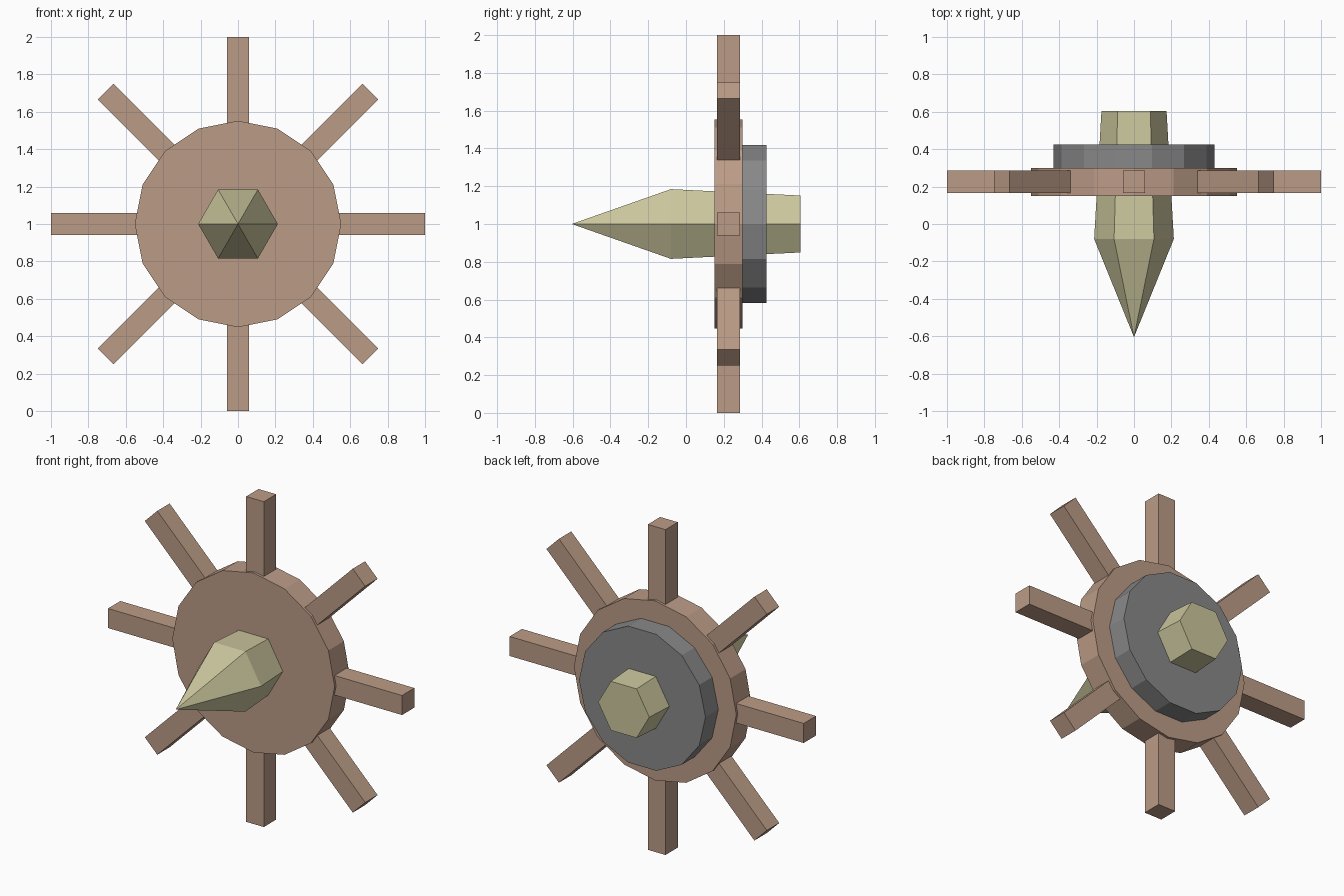
import bpy, bmesh, math
from mathutils import Matrix

if "Cube" in bpy.data.objects:
    bpy.data.objects.remove(bpy.data.objects["Cube"])


def material(name, rgb):
    m = bpy.data.materials.new(name)
    m.diffuse_color = (*rgb, 1)
    m.use_nodes = True
    m.node_tree.nodes["Principled BSDF"].inputs["Base Color"].default_value = m.diffuse_color
    return m


wood = material("brown wood", (0.50, 0.33, 0.24))
metal = material("grey metal", (0.25, 0.25, 0.25))
bone = material("pale khaki", (0.60, 0.57, 0.34))


def finish(name, bm, mat):
    bmesh.ops.recalc_face_normals(bm, faces=bm.faces)
    me = bpy.data.meshes.new(name)
    bm.to_mesh(me)
    bm.free()
    me.materials.append(mat)
    ob = bpy.data.objects.new(name, me)
    bpy.context.collection.objects.link(ob)
    return ob


def turned(name, sides, profile, mat):
    """Faceted solid along y, centred at z = 1, from (y, radius) rings."""
    bm = bmesh.new()
    rings = []
    for y, r in profile:
        count = sides if r else 1
        rings.append([bm.verts.new((r * math.cos(2 * math.pi * i / sides), y,
                                    1 + r * math.sin(2 * math.pi * i / sides)))
                      for i in range(count)])
    for a, b in zip(rings, rings[1:]):
        for i in range(sides):
            j = (i + 1) % sides
            if len(a) == 1:
                bm.faces.new((a[0], b[i], b[j]))
            else:
                bm.faces.new((a[i], a[j], b[j], b[i]))
    for ring in (rings[0], rings[-1]):
        if len(ring) > 1:
            bm.faces.new(ring)
    return finish(name, bm, mat)


# Wheel disc, backing plate and pointed hub
turned("wheel_disc", 16, [(0.15, 0.552), (0.30, 0.552)], wood)
turned("backing_plate", 14, [(0.29, 0.43), (0.425, 0.43)], metal)
turned("spike_hub", 6, [(-0.605, 0), (-0.08, 0.213), (0.605, 0.174)], bone)

# Eight square spokes
for k in range(8):
    bm = bmesh.new()
    bmesh.ops.create_cube(bm, size=1, matrix=(
        Matrix.Translation((0, 0.225, 1)) @ Matrix.Rotation(k * math.pi / 4, 4, 'Y')
        @ Matrix.Translation((0, 0, 0.7)) @ Matrix.Diagonal((0.12, 0.12, 0.6, 1))))
    finish(f"spoke_{k + 1}", bm, wood)
